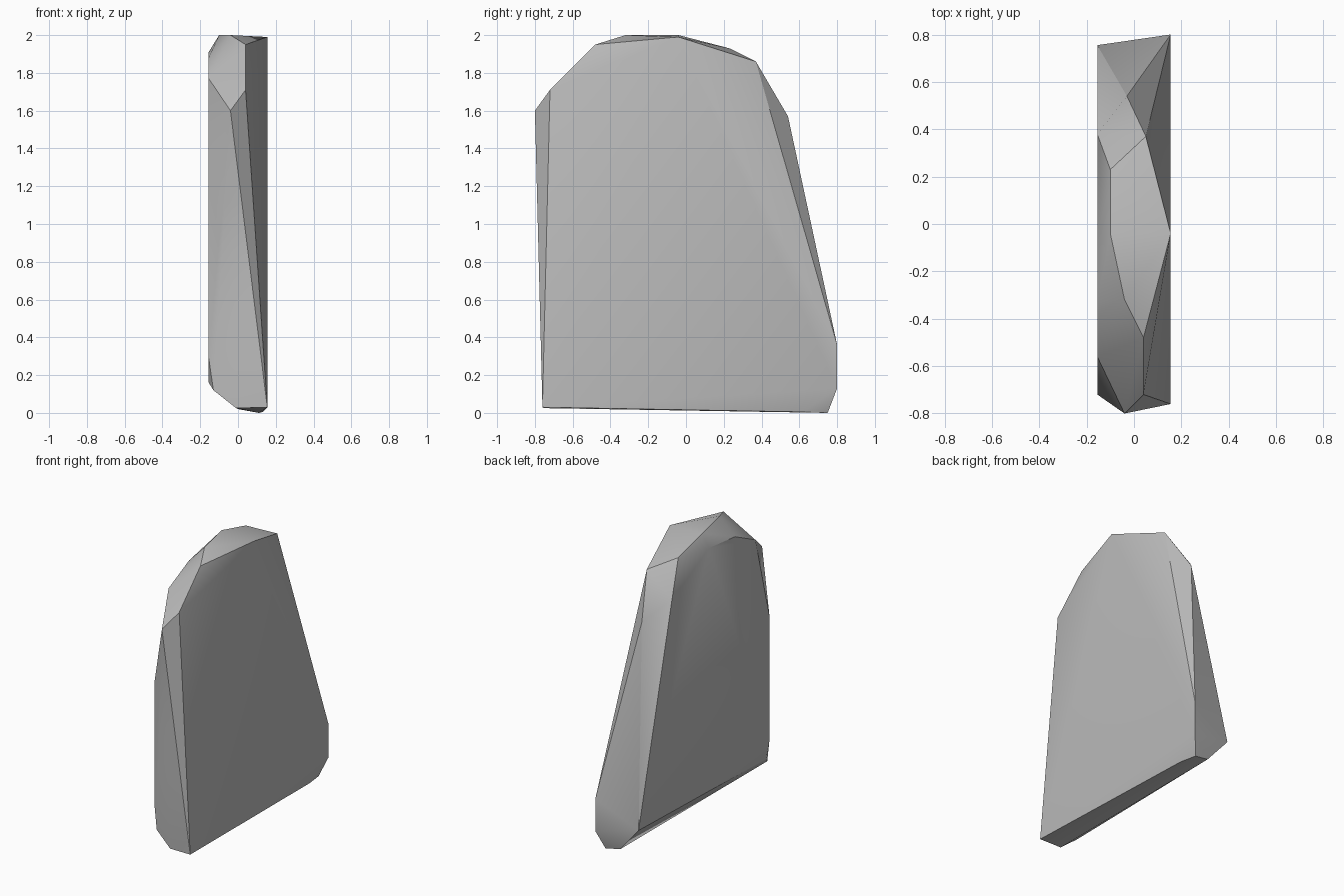
import bpy, bmesh, math

cube = bpy.data.objects.get("Cube")
if cube:
    bpy.data.objects.remove(cube, do_unlink=True)

# One stone colour
stone = bpy.data.materials.new("grey stone")
stone.use_nodes = True
grey = (0.5, 0.5, 0.5, 1)
stone.diffuse_color = grey
stone.node_tree.nodes["Principled BSDF"].inputs["Base Color"].default_value = grey

HALF = 0.155  # half thickness of the slab

# Outline corners of the two broad sides, as (y, z)
right_side = [(-.76, .03), (-.04, 1.99), (.8, .36), (.8, .13)]
left_side = [(-.72, .29), (-.68, .16), (.755, .2), (.38, 1.7), (-.04, 1.91),
             (-.33, 1.88), (-.56, 1.77), (-.72, 1.16)]

# Chipped corners between the sides, as (x, y, z)
crown = [(-.1, .23, 1.93), (-.1, -.04, 2), (-.04, -.32, 2), (.04, -.48, 1.95),
         (.05, .37, 1.86), (-.03, .54, 1.57)]
front_chips = [(.04, -.72, 1.71), (-.04, -.8, 1.6), (-.13, -.73, .12)]
base = [(-.01, -.75, .025), (.11, .75, 0), (0, .74, .02), (.13, .62, .005)]

points = [(HALF, y, z) for y, z in right_side]
points += [(-HALF, y, z) for y, z in left_side]
points += crown + front_chips + base

# Wrap the corners in a faceted hull
bm = bmesh.new()
for p in points:
    bm.verts.new(p)
bmesh.ops.convex_hull(bm, input=bm.verts[:])
bmesh.ops.delete(bm, geom=[v for v in bm.verts if not v.link_faces], context='VERTS')
bmesh.ops.dissolve_limit(bm, angle_limit=math.radians(1),
                         verts=bm.verts[:], edges=bm.edges[:])
bmesh.ops.recalc_face_normals(bm, faces=bm.faces[:])
mesh = bpy.data.meshes.new("stone_slab")
bm.to_mesh(mesh)
bm.free()
mesh.materials.append(stone)

slab = bpy.data.objects.new("stone_slab", mesh)
bpy.context.collection.objects.link(slab)
bpy.context.view_layer.objects.active = slab
slab.select_set(True)
bpy.ops.object.shade_smooth_by_angle(angle=math.radians(30))
